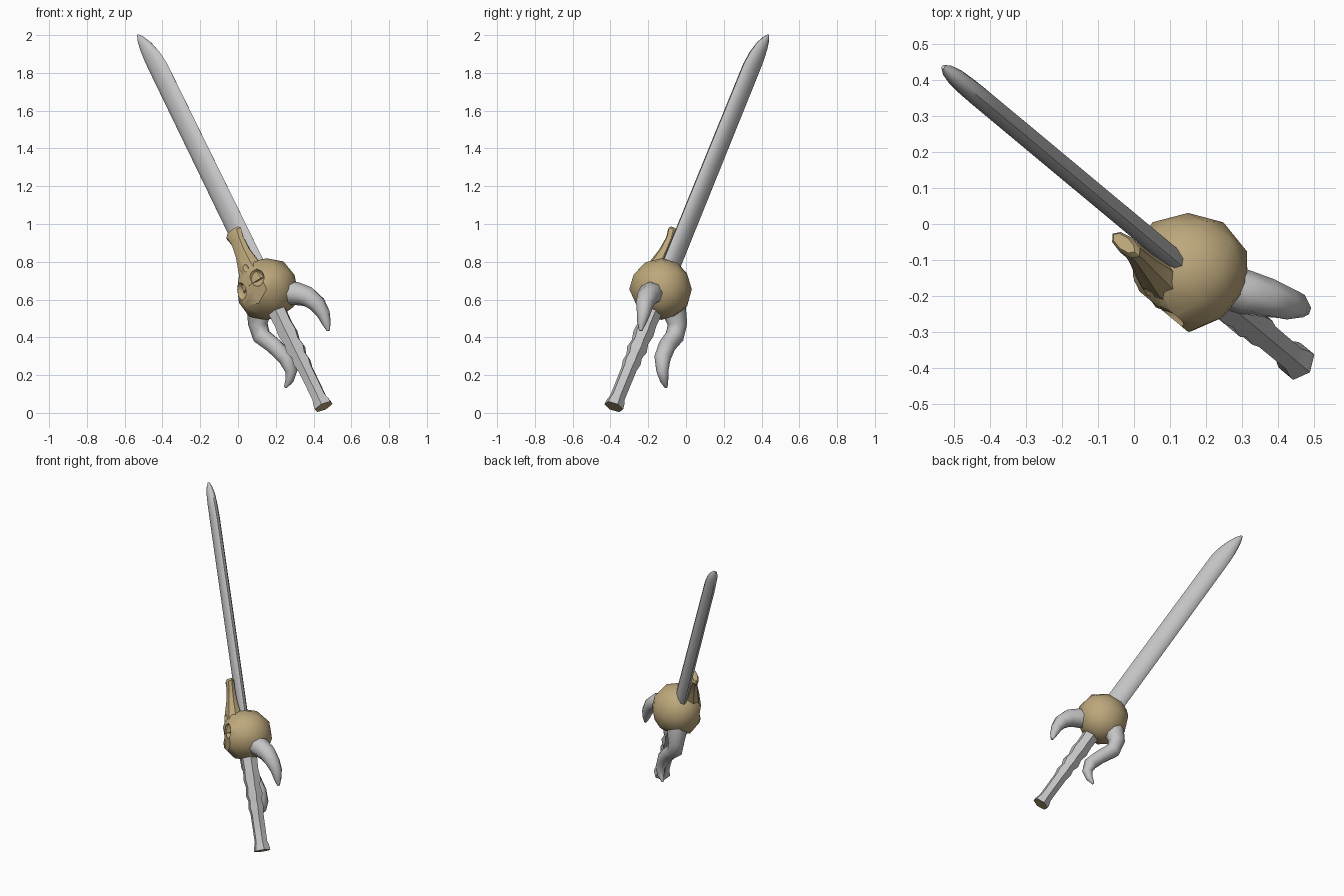
import bpy, bmesh, math, random
from mathutils import Vector

random.seed(4)
if "Cube" in bpy.data.objects:
    bpy.data.objects.remove(bpy.data.objects["Cube"], do_unlink=True)

# Sword frame: centre of the skull, long axis, flat width and flat normal
CENTRE = Vector((0.15, -0.13, 0.655))
ALONG = Vector((-0.412, 0.343, 0.845)).normalized()
NORMAL = Vector((0.64, 0.768, 0)).normalized()
NORMAL = (NORMAL - ALONG * NORMAL.dot(ALONG)).normalized()
WIDE = NORMAL.cross(ALONG).normalized()
if WIDE.x > 0:
    WIDE = -WIDE


def place(along, wide=0, normal=0):
    return CENTRE + ALONG * along + WIDE * wide + NORMAL * normal


def material(name, colour):
    m = bpy.data.materials.new(name)
    m.use_nodes = True
    m.diffuse_color = (*colour, 1)
    bsdf = next(n for n in m.node_tree.nodes if n.type == 'BSDF_PRINCIPLED')
    bsdf.inputs["Base Color"].default_value = (*colour, 1)
    return m


STEEL = material("light_grey", (0.55, 0.55, 0.56))
BONE = material("bone_tan", (0.51, 0.39, 0.2))


def finish(name, bm, mats, angle):
    bmesh.ops.recalc_face_normals(bm, faces=bm.faces)
    mesh = bpy.data.meshes.new(name)
    bm.to_mesh(mesh)
    bm.free()
    ob = bpy.data.objects.new(name, mesh)
    bpy.context.collection.objects.link(ob)
    for m in mats:
        mesh.materials.append(m)
    smooth(ob, angle)
    return ob


def smooth(ob, angle):
    bpy.ops.object.select_all(action='DESELECT')
    ob.select_set(True)
    bpy.context.view_layer.objects.active = ob
    bpy.ops.object.shade_smooth_by_angle(angle=math.radians(angle))


def loft(name, rings, sides, mats, tangent=None, angle=50):
    """Skin elliptical rings given as (centre, half width, half depth)."""
    bm = bmesh.new()
    loops = []
    for i, (p, a, b) in enumerate(rings):
        t = tangent
        if t is None:
            t = rings[min(i + 1, len(rings) - 1)][0] - rings[max(i - 1, 0)][0]
            t = t.normalized()
        v = (NORMAL - t * NORMAL.dot(t)).normalized()
        u = v.cross(t)
        loops.append([bm.verts.new(p + u * a * math.cos(k * math.tau / sides)
                                   + v * b * math.sin(k * math.tau / sides))
                      for k in range(sides)])
    for lo, hi in zip(loops, loops[1:]):
        for k in range(sides):
            j = (k + 1) % sides
            bm.faces.new((lo[k], lo[j], hi[j], hi[k]))
    caps = [bm.faces.new(loops[0]), bm.faces.new(loops[-1])]
    if len(mats) > 1:
        caps[0].material_index = 1
    return finish(name, bm, mats, angle)


# Blade: flat oval bar with a rounded tip leaning to one edge
blade = [(0.08, 0, 0.066, 0.03), (1.38, 0, 0.062, 0.03), (1.46, 0.005, 0.055, 0.029),
         (1.53, 0.012, 0.04, 0.026), (1.58, 0.02, 0.022, 0.018), (1.61, 0.025, 0.005, 0.006)]
loft("blade", [(place(s, w), a, b) for s, w, a, b in blade], 10, [STEEL], ALONG)

# Handle: knotted grip with a flared six-sided pommel and a tan end
handle = [(-0.737, 0.053), (-0.715, 0.051), (-0.68, 0.041), (-0.5, 0.042), (-0.46, 0.05),
          (-0.42, 0.043), (-0.38, 0.056), (-0.33, 0.046), (-0.28, 0.056), (-0.22, 0.05),
          (-0.1, 0.055)]
loft("handle", [(place(s), r, r) for s, r in handle], 6, [STEEL, BONE], ALONG)

# Skull: faceted ball with a slightly uneven surface
bm = bmesh.new()
bmesh.ops.create_icosphere(bm, subdivisions=2, radius=0.166)
for v in bm.verts:
    v.co = CENTRE + v.co * random.uniform(0.96, 1.05)
    out = -(v.co - CENTRE).dot(NORMAL)
    if out > 0.13:
        v.co += NORMAL * (out - 0.13)
skull = finish("skull", bm, [BONE], 35)

# Snout: bony plate running up the flat of the blade
snout = [(0.02, -0.06, 0.1, 0.075), (0.13, -0.065, 0.07, 0.055), (0.22, -0.06, 0.048, 0.036),
         (0.3, -0.055, 0.045, 0.026), (0.345, -0.055, 0.058, 0.026), (0.36, -0.055, 0.045, 0.018)]
snout = loft("snout", [(place(s, -0.008, n), a, b) for s, n, a, b in snout], 8, [BONE], ALONG, 35)


# Sockets: hollows cut for the eyes and the nostrils
def carve(target, along, wide, normal, radius, stretch):
    bm = bmesh.new()
    bmesh.ops.create_icosphere(bm, subdivisions=2, radius=radius)
    for v in bm.verts:
        v.co = place(along, wide, normal) + v.co + ALONG * v.co.dot(ALONG) * stretch
    cutter = finish("socket_cutter", bm, [BONE], 60)
    mod = target.modifiers.new("socket", 'BOOLEAN')
    mod.operation = 'DIFFERENCE'
    mod.solver = 'EXACT'
    mod.object = cutter
    bpy.context.view_layer.objects.active = target
    bpy.ops.object.modifier_apply(modifier=mod.name)
    bpy.data.objects.remove(cutter, do_unlink=True)


for side in (-1, 1):
    carve(skull, 0.03, side * 0.07, -0.14, 0.046, 0.15)
    carve(snout, 0.12, side * 0.025, -0.125, 0.018, 0.6)
for ob in (skull, snout):
    smooth(ob, 35)

# Horns: two curved tapering claws used as the guard
horns = {
    "left_horn": [(0.23, -0.165, 0.635, 0.064), (0.31, -0.19, 0.632, 0.062),
                  (0.37, -0.205, 0.615, 0.056), (0.42, -0.22, 0.575, 0.047),
                  (0.452, -0.225, 0.525, 0.036), (0.468, -0.235, 0.475, 0.024),
                  (0.478, -0.24, 0.435, 0.008)],
    "back_horn": [(0.115, -0.07, 0.56, 0.07), (0.105, -0.045, 0.47, 0.052),
                  (0.125, -0.06, 0.405, 0.05), (0.19, -0.1, 0.355, 0.046),
                  (0.255, -0.125, 0.29, 0.044), (0.283, -0.125, 0.22, 0.032),
                  (0.272, -0.115, 0.17, 0.022), (0.25, -0.105, 0.135, 0.008)],
}
for name, path in horns.items():
    loft(name, [(Vector(p[:3]), p[3], p[3]) for p in path], 8, [STEEL])
